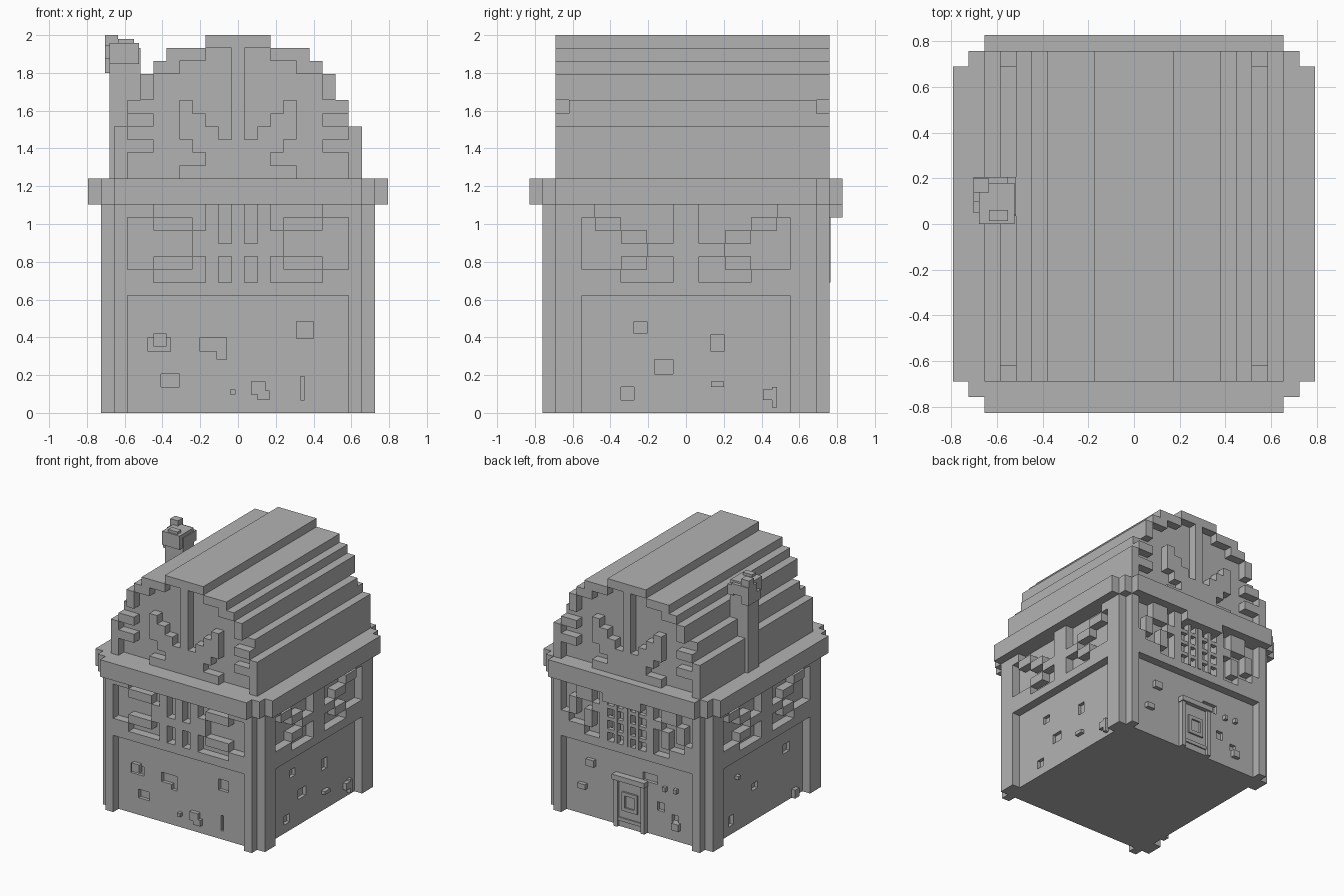
import bpy
import bmesh
from mathutils import Vector

U = 2 / 29  # one building block

cube = bpy.data.objects.get("Cube")
if cube:
    bpy.data.objects.remove(cube, do_unlink=True)

stone = bpy.data.materials.new("plain grey")
stone.use_nodes = True
GREY = (0.45, 0.45, 0.45, 1)
stone.diffuse_color = GREY
stone.node_tree.nodes["Principled BSDF"].inputs["Base Color"].default_value = GREY


def finish(name, bm):
    bmesh.ops.recalc_face_normals(bm, faces=bm.faces[:])
    bmesh.ops.scale(bm, vec=(U, U, U), verts=bm.verts[:])
    me = bpy.data.meshes.new(name)
    bm.to_mesh(me)
    bm.free()
    me.materials.append(stone)
    ob = bpy.data.objects.new(name, me)
    bpy.context.collection.objects.link(ob)
    return ob


def boxes(name, spans):
    """Each span is a low corner and a high corner."""
    bm = bmesh.new()
    for lo, hi in spans:
        lo, hi = Vector(lo), Vector(hi)
        verts = bmesh.ops.create_cube(bm, size=1)["verts"]
        for v in verts:
            v.co = Vector([(lo[i] + hi[i]) / 2 + v.co[i] * abs(hi[i] - lo[i]) for i in range(3)])
    return finish(name, bm)


def prism(name, points, direction):
    bm = bmesh.new()
    face = bm.faces.new([bm.verts.new(p) for p in points])
    new = bmesh.ops.extrude_face_region(bm, geom=[face])["geom"]
    bmesh.ops.translate(bm, vec=direction, verts=[g for g in new if isinstance(g, bmesh.types.BMVert)])
    return finish(name, bm)


# Map wall coordinates (along, up, outward depth) into space for each side
SIDES = {
    "front": lambda u, v, d: (u, -10 - d, v),
    "back": lambda u, v, d: (u, 10 + d, v),
    "right": lambda u, v, d: (-9.5 - d, u, v),
    "left": lambda u, v, d: (9.5 + d, u, v),
}


def lattice(name, place, half, low, high, solid, depth):
    """One-block-thick openwork wall, made of the cells that solid() accepts."""
    bm = bmesh.new()
    made = {}

    def vert(u, v):
        if (u, v) not in made:
            made[u, v] = bm.verts.new(place(u, v, depth))
        return made[u, v]

    for i in range(int(2 * half)):
        for v in range(low, high):
            u = i - half
            if solid(abs(u + 0.5), v + 0.5):
                bm.faces.new([vert(u, v), vert(u + 1, v), vert(u + 1, v + 1), vert(u, v + 1)])
    new = bmesh.ops.extrude_face_region(bm, geom=bm.faces[:])["geom"]
    shift = Vector(place(0, 0, depth + 1)) - Vector(place(0, 0, depth))
    bmesh.ops.translate(bm, vec=shift, verts=[g for g in new if isinstance(g, bmesh.types.BMVert)])
    return finish(name, bm)


def hit(rects, u, v):
    return any(a < u < b and c < v < d for a, b, c, d in rects)


def pattern(groups, panel=0):
    """Openings that overlap leave a crossing brace."""
    def solid(u, v):
        if u < panel and v < 9:
            return False
        return sum(hit(g, u, v) for g in groups) % 2 == 0
    return solid


# Timber framing on the walls
front_holes = [[(3.5, 8.5, 11, 15)], [(2.5, 6.5, 14, 16)], [(2.5, 6.5, 10, 12)],
               [(0, 1.5, 13, 16), (0, 1.5, 10, 12)]]
back_holes = [[(0, 2.5, 10, 15)], [(6.5, 8.5, 12, 16)], [(4.5, 7.5, 11, 14)],
              [(3.5, 5.5, 10, 13)], [(3.5, 4.5, 14, 16)]]
side_holes = [[(5, 8, 11, 15), (3, 5, 11, 14)],
              [(5, 7, 14, 16), (1, 5, 13, 16)], [(1, 5, 10, 12)]]
lattice("front_wall_frame", SIDES["front"], 9.5, 0, 16, pattern(front_holes, 8.5), 0)
lattice("back_wall_frame", SIDES["back"], 9.5, 0, 16, pattern(back_holes, 8.5), 0)
for side in ("left", "right"):
    lattice(side + "_wall_frame", SIDES[side], 10, 0, 16, pattern(side_holes, 8), 0)

# Plaster core with sunken bricks
core = boxes("wall_core", [((-9.5, -10, 0), (9.5, 10, 16))])
sunken = {
    "front": [(-6.9, -5.2, 4.7, 5.8), (-2.9, -0.9, 4.7, 5.8), (-1.6, -0.9, 4.1, 4.9),
              (-5.9, -4.5, 2, 3), (4.5, 5.8, 5.7, 7), (4.8, 5.1, 1, 2.8)],
    "left": [(-4, -3, 6.1, 7), (1.9, 2.9, 4.7, 6), (-2.4, -1, 3, 4.1), (-5, -4, 1, 2)],
    "back": [(-3.3, -1.4, 6, 7), (-4.2, -3.3, 3, 4), (-6, -5.2, 2.2, 3)],
    "right": [(4.8, 5.7, 1, 2.2), (0.3, 1.3, 3.6, 4.4), (-5.6, -4.4, 5.7, 6.8)],
}
proud = {
    "front": [(1, 2.1, 1.4, 2.4), (1.5, 2.4, 1, 1.7), (-0.6, -0.2, 1.4, 1.8), (-6.5, -5.5, 5.1, 6.1)],
    "left": [(1.9, 2.9, 2, 2.4), (5.9, 6.6, 1, 1.8), (6.6, 7, 0.4, 2)],
    "back": [(4.7, 5.7, 6, 6.8), (5.8, 6.8, 3.1, 3.7), (-4.6, -4.2, 5.6, 6.1),
             (-6, -5.6, 5.7, 6.2), (-6.3, -5.4, 1.4, 2.2)],
    "right": [(4, 4.5, 6.2, 6.6), (-6.8, -6, 0, 1)],
}


def brick_spans(table, near, far):
    return [(SIDES[s](a, c, near), SIDES[s](b, d, far))
            for s, rows in table.items() for a, b, c, d in rows]


cutter = boxes("brick_cutter", brick_spans(sunken, -0.4, 0.3))
cutter.hide_render = True
mod = core.modifiers.new("sunken bricks", "BOOLEAN")
mod.operation = "DIFFERENCE"
mod.solver = "EXACT"
mod.use_self = True
mod.object = cutter
bpy.context.view_layer.objects.active = core
bpy.ops.object.modifier_apply(modifier=mod.name)
bpy.data.objects.remove(cutter, do_unlink=True)
boxes("raised_bricks", brick_spans(proud, -0.1, 0.45))

# Door and barred window on the back
boxes("door_frame", [((-2, 10, 0), (-1.5, 10.6, 6)), ((1.5, 10, 0), (2, 10.6, 6)),
                     ((-2.1, 10, 5.5), (2.1, 10.8, 6.1))])
boxes("door_panel", [((-1.5, 10, 0), (1.5, 10.3, 5.5))])
boxes("door_trim", [((-1, 10.3, 2), (1, 10.5, 2.4)), ((-1, 10.3, 3.8), (1, 10.5, 4.2)),
                    ((-1, 10.3, 2.4), (-0.6, 10.5, 3.8)), ((0.6, 10.3, 2.4), (1, 10.5, 3.8)),
                    ((-1.5, 10.3, 0.7), (1.5, 10.45, 1.1))])
bars = [((x - 0.2, 10.4, 10), (x + 0.2, 11.1, 15)) for x in (-1.4, 0, 1.4)]
bars += [((-2.5, 10.5, z - 0.2), (2.5, 11, z + 0.2)) for z in (11.2, 12.6, 14)]
boxes("window_bars", bars)
boxes("window_hood", [((-2.5, 11, 15), (2.5, 12, 16))])

# Stepped eaves ledge
quarter = [(11.5, 10), (10.5, 10), (10.5, 11), (9.5, 11), (9.5, 12)]
ring = quarter + [(-x, y) for x, y in reversed(quarter)]
ring += [(-x, -y) for x, y in quarter] + [(x, -y) for x, y in reversed(quarter)]
prism("eaves_ledge", [(x, y, 16) for x, y in ring], (0, 0, 2))

# Stepped barrel roof: half width, bottom and top of each course
courses = [(9.5, 18, 22), (8.5, 22, 24), (7.5, 24, 26), (6.5, 26, 27), (5.5, 27, 28), (2.5, 28, 29)]
edge = [(w, z) for w, low, high in courses for z in (low, high)]
outline = edge + [(-x, z) for x, z in reversed(edge)]
prism("roof", [(x, -9, z) for x, z in outline], (0, 19, 0))

# Braced gables at both ends
gable_holes = [
    [(0.5, 2.5, 27, 28), (0.5, 4.5, 24, 27), (0.5, 3.5, 23, 24), (0.5, 2.5, 22, 23), (0.5, 1.5, 21, 22)],
    [(4.5, 6.5, 23, 26), (6.5, 8.5, 22, 24)],
    [(4.5, 8.5, 21, 23)],
    [(2.5, 3.5, 18, 20), (3.5, 4.5, 18, 21), (4.5, 6.5, 18, 21)],
    [(2.5, 4.5, 18, 19)],
    [(6.5, 8.5, 18, 20)],
]
braces = pattern(gable_holes)


def gable_cell(u, v):
    return braces(u, v) and any(u < w and a < v < b for w, a, b in courses)


lattice("front_gable", SIDES["front"], 9.5, 18, 29, gable_cell, -1)
lattice("back_gable", SIDES["back"], 9.5, 18, 29, gable_cell, 0)

# Chimney with a broken, blocky top
boxes("chimney_shaft", [((-9.85, 0.5, 18), (-7.5, 2.6, 26.8))])
boxes("chimney_cap", [((-10.2, 0.7, 26.1), (-9.3, 3, 27.2)), ((-9.85, 0, 26.8), (-7.6, 2.6, 28.4)),
                      ((-10.2, 1.4, 27), (-8, 3, 28.2)), ((-8.2, 0.6, 26.8), (-7.5, 3, 28)),
                      ((-10.2, 2, 28.2), (-9.2, 2.9, 29)), ((-9.2, 0.2, 28.2), (-8, 0.9, 28.7))])
